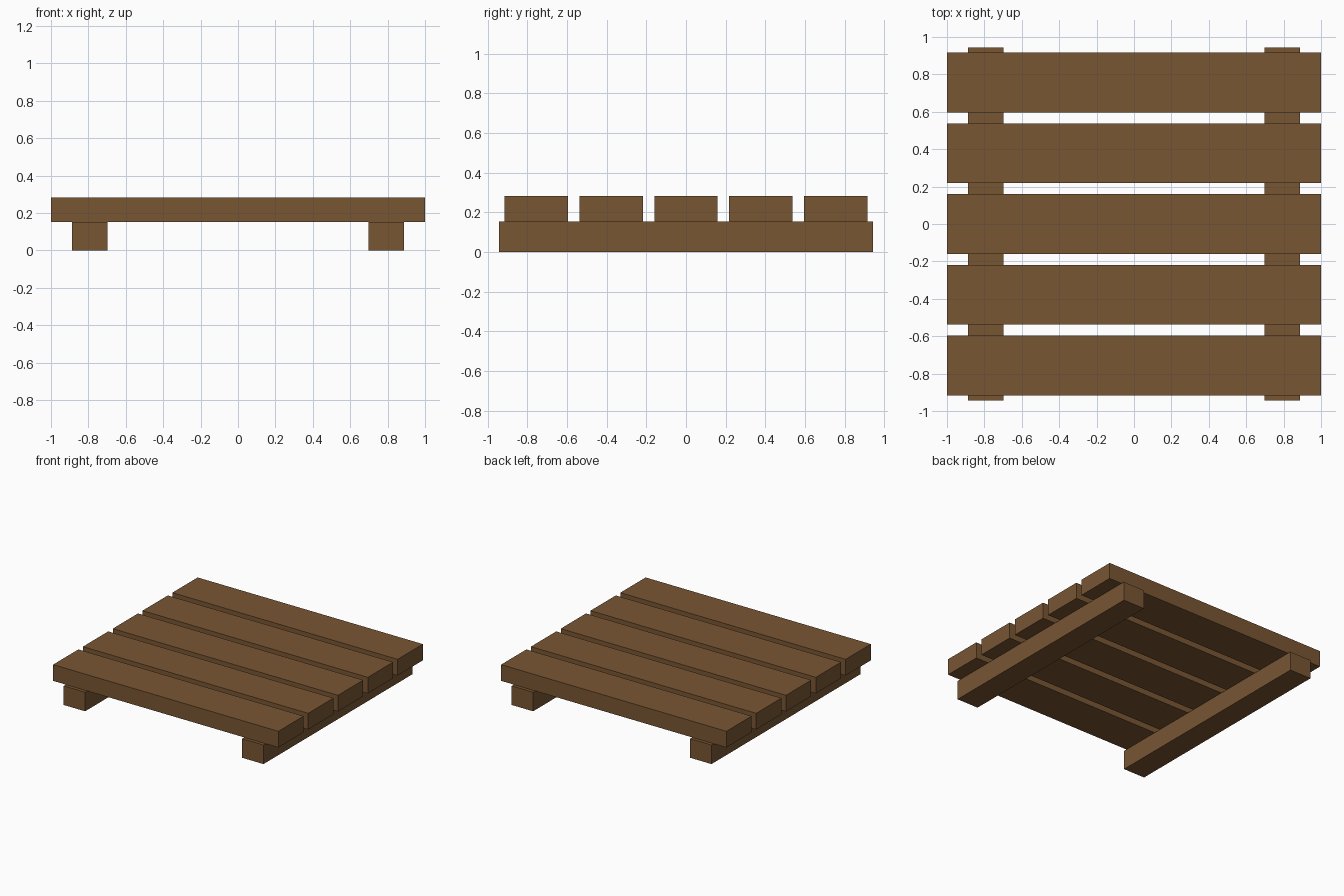
import bpy

if "Cube" in bpy.data.objects:
    bpy.data.objects.remove(bpy.data.objects["Cube"])

# Single brown wood colour
wood = bpy.data.materials.new("brown_wood")
wood.diffuse_color = (0.19, 0.093, 0.034, 1)
wood.use_nodes = True
wood.node_tree.nodes["Principled BSDF"].inputs["Base Color"].default_value = wood.diffuse_color


def beam(name, low, high):
    """Axis-aligned timber between two opposite corners."""
    centre = [(a + b) / 2 for a, b in zip(low, high)]
    bpy.ops.mesh.primitive_cube_add(size=1, location=centre)
    ob = bpy.context.object
    ob.name = name
    ob.scale = [b - a for a, b in zip(low, high)]
    bpy.ops.object.transform_apply(location=False, rotation=False, scale=True)
    ob.data.materials.append(wood)


RUNNER_TOP, DECK_TOP = 0.153, 0.283

# Two runners along the depth
for side, x in (("left", -0.792), ("right", 0.792)):
    beam(f"{side}_runner", (x - 0.095, -0.943, 0), (x + 0.095, 0.943, RUNNER_TOP))

# Five deck planks across the runners
for i in range(5):
    y = (i - 2) * 0.378
    beam(f"deck_plank_{i + 1}", (-1, y - 0.16, RUNNER_TOP), (1, y + 0.16, DECK_TOP))
